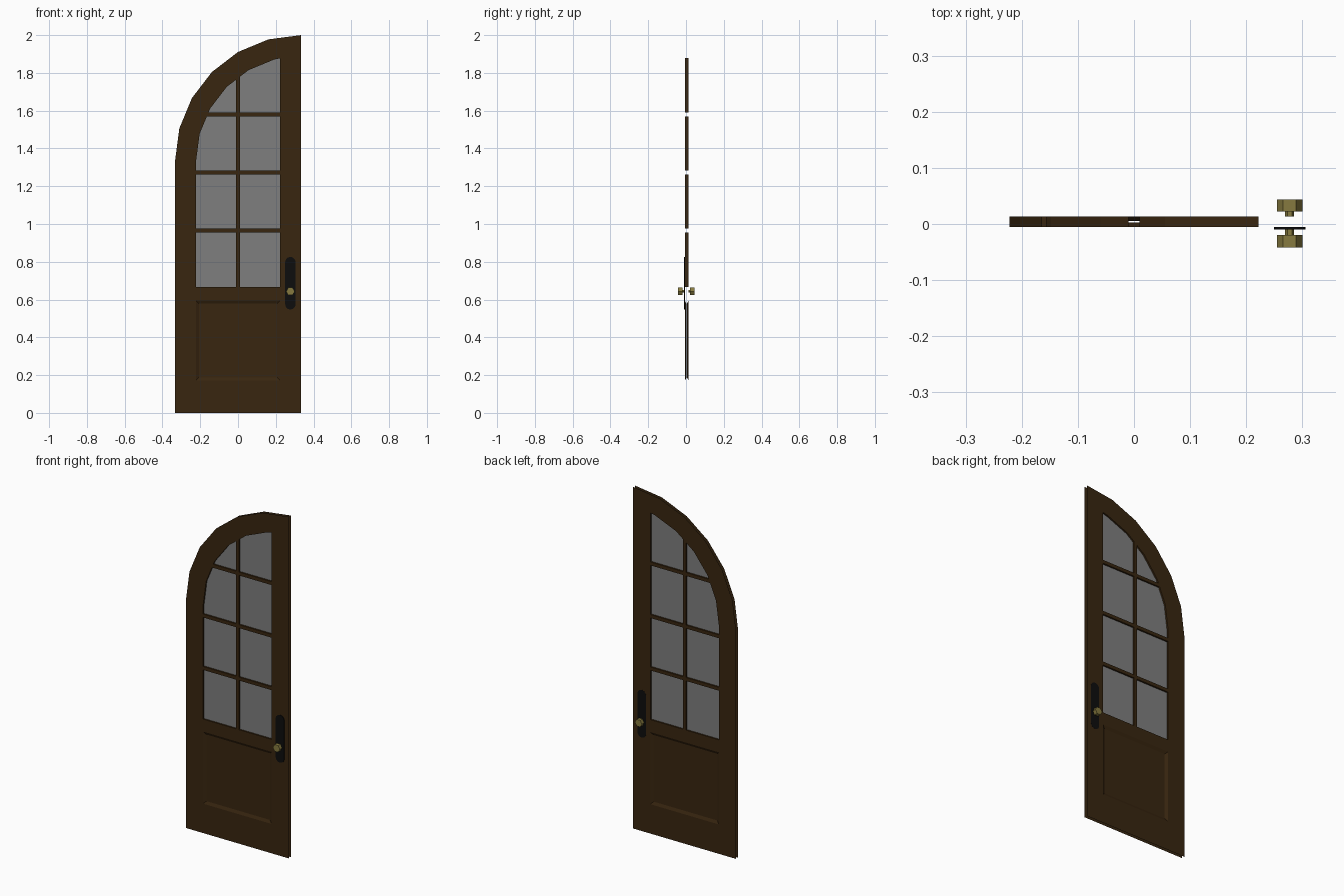
import bpy, bmesh, math
from mathutils import Vector

if "Cube" in bpy.data.objects:
    bpy.data.objects.remove(bpy.data.objects["Cube"])

FRONT, BACK = -0.0055, 0.013      # y of the two door skins


def material(name, rgb):
    m = bpy.data.materials.new(name)
    m.diffuse_color = (*rgb, 1)
    m.use_nodes = True
    m.node_tree.nodes["Principled BSDF"].inputs["Base Color"].default_value = m.diffuse_color
    return m


WOOD = material("dark wood", (0.040, 0.019, 0.005))
GLASS = material("grey glass", (0.21, 0.21, 0.21))
IRON = material("black iron", (0.004, 0.004, 0.004))
BRASS = material("old brass", (0.24, 0.195, 0.05))


def finish(name, bm, mat):
    me = bpy.data.meshes.new(name)
    bm.to_mesh(me)
    bm.free()
    me.materials.append(mat)
    ob = bpy.data.objects.new(name, me)
    bpy.context.collection.objects.link(ob)
    return ob


def ring(bm, loop, y):
    return [bm.verts.new((x, y, z)) for x, z in loop]


def face_towards(face, direction):
    face.normal_update()
    if face.normal.dot(direction) < 0:
        face.normal_flip()


def strip(bm, loop_a, ya, loop_b, yb):
    """Band of quads between two loops, facing the inside of the hole."""
    a, b = ring(bm, loop_a, ya), ring(bm, loop_b, yb)
    mid = sum((v.co for v in a + b), Vector()) / (2 * len(a))
    for i in range(len(a)):
        j = (i + 1) % len(a)
        f = bm.faces.new((a[i], a[j], b[j], b[i]))
        face_towards(f, mid - f.calc_center_median())


def skin(bm, loops, y, side):
    """Flat skin filled between the first loop and the holes after it."""
    edges = []
    for loop in loops:
        v = ring(bm, loop, y)
        edges += [bm.edges.new((v[i - 1], v[i])) for i in range(len(v))]
    out = bmesh.ops.triangle_fill(bm, use_beauty=True, use_dissolve=False,
                                  edges=edges, normal=(0, side, 0))
    for f in out["geom"]:
        if isinstance(f, bmesh.types.BMFace):
            face_towards(f, Vector((0, side, 0)))


def prism(bm, loop, y0, y1):
    a, b = ring(bm, loop, y0), ring(bm, loop, y1)
    faces = [bm.faces.new(a), bm.faces.new(b[::-1])]
    for i in range(len(a)):
        j = (i + 1) % len(a)
        faces.append(bm.faces.new((a[j], a[i], b[i], b[j])))
    bmesh.ops.recalc_face_normals(bm, faces=faces)


def rect(x0, x1, z0, z1):
    return [(x0, z0), (x1, z0), (x1, z1), (x0, z1)]


def arc(r, degrees):
    return [(1 / 3 - r * math.cos(math.radians(d)),
             4 / 3 + r * math.sin(math.radians(d))) for d in degrees]


# Half-arch outline and the matching window opening
outline = [(-1/3, 0), (1/3, 0)] + arc(2/3, range(90, -1, -15))
top_angle = math.degrees(math.acos(0.2))
opening = [(-0.222, 0.667), (0.222, 0.667)] + arc(0.5555, [top_angle, 75, 60, 45, 30, 15, 0])

# Cut the opening into panes by removing the glazing bars
bm = bmesh.new()
bm.faces.new(ring(bm, opening, 0))
HALF = 0.010
bars = [(0, Vector((1, 0, 0)))] + [(z, Vector((0, 0, 1))) for z in (0.965, 1.272, 1.580)]
for pos, axis in bars:
    for off in (-HALF, HALF):
        bmesh.ops.bisect_plane(bm, geom=bm.verts[:] + bm.edges[:] + bm.faces[:],
                               plane_co=axis * (pos + off), plane_no=axis)
panes = []
for f in bm.faces:
    c = f.calc_center_median()
    if all(abs(c.dot(axis) - pos) > HALF for pos, axis in bars):
        panes.append([(v.co.x, v.co.z) for v in f.verts])
bm.free()

# Door skins, pane reveals and bevelled lower panel
panel = rect(-0.222, 0.222, 0.172, 0.594)
panel_in = rect(-0.206, 0.206, 0.188, 0.578)
bm = bmesh.new()
for y, side in ((FRONT, -1), (BACK, 1)):
    skin(bm, [outline] + panes + [panel], y, side)
    deep = y - side * 0.008
    strip(bm, panel, y, panel_in, deep)
    face_towards(bm.faces.new(ring(bm, panel_in, deep)), Vector((0, side, 0)))
for p in panes:
    strip(bm, p, FRONT, p, BACK)
finish("door_leaf", bm, WOOD)

# Glass in the middle of the leaf
bm = bmesh.new()
for p in panes:
    face_towards(bm.faces.new(ring(bm, p, 0.0038)), Vector((0, -1, 0)))
finish("window_panes", bm, GLASS)

# Rounded lock plates and six-sided knobs on both sides
KX, KZ, R = 0.2775, 0.643, 0.028
plate = [(KX + R * math.cos(math.radians(d)), (0.798 if d <= 180 else 0.575) + R * math.sin(math.radians(d)))
         for d in list(range(0, 181, 30)) + list(range(180, 361, 30))
         ]
plate = plate[:7] + plate[7:]


def hexagon(r):
    return [(KX + r * math.cos(k * math.pi / 3), KZ + r * math.sin(k * math.pi / 3)) for k in range(6)]


plate[7] = (KX - R, 0.575)
for name, base, face, neck, end in (("front", FRONT, -0.0095, -0.0195, -0.042),
                                    ("back", BACK, 0.0138, 0.022, 0.044)):
    bm = bmesh.new()
    prism(bm, plate, base, face)
    finish(name + "_lock_plate", bm, IRON)
    bm = bmesh.new()
    prism(bm, hexagon(0.008), face, neck)
    prism(bm, hexagon(0.0228), neck, end)
    finish(name + "_knob", bm, BRASS)
